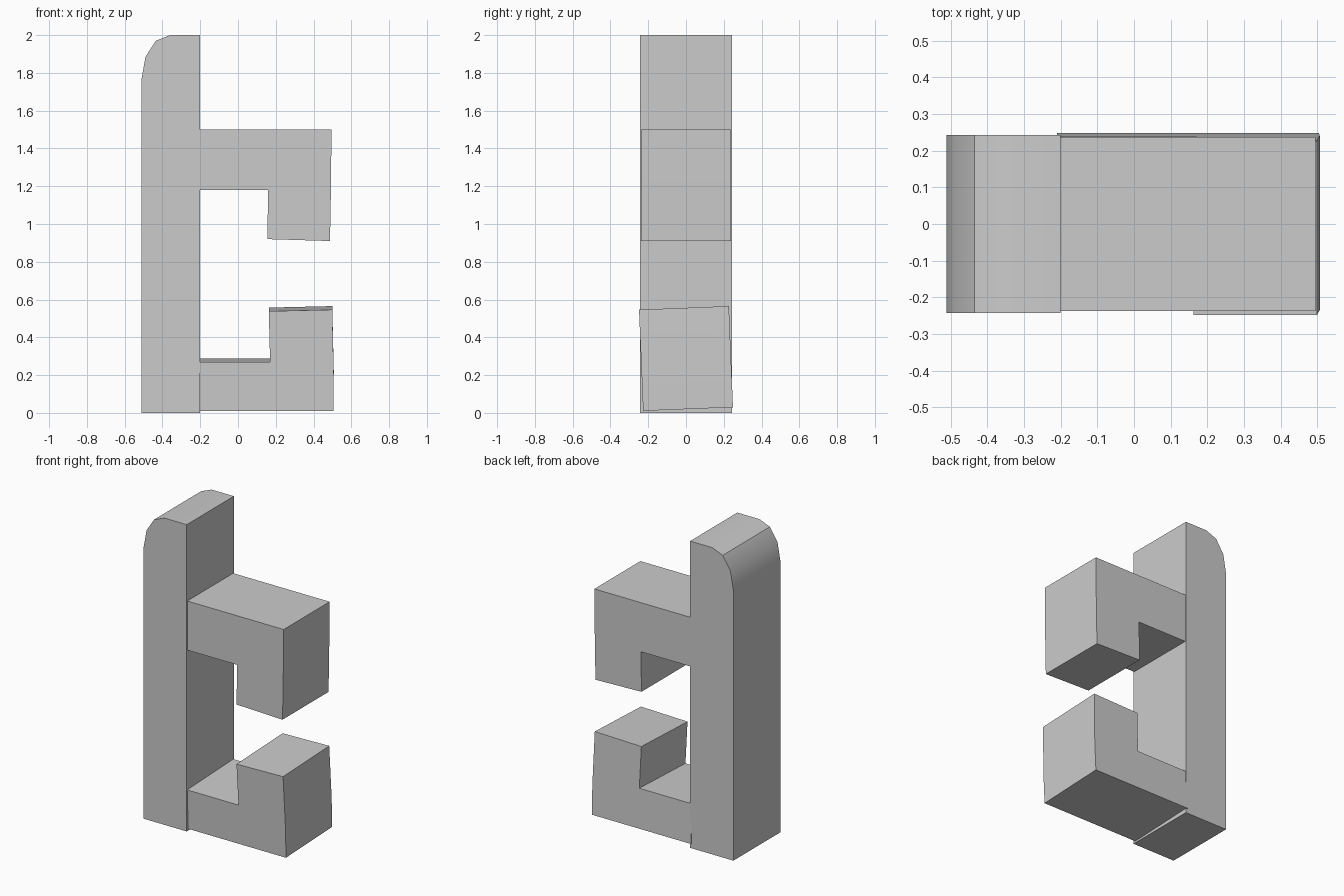
import bpy
import bmesh
import math

if "Cube" in bpy.data.objects:
    bpy.data.objects.remove(bpy.data.objects["Cube"], do_unlink=True)

# One plain grey for the whole model
GREY = (0.6, 0.6, 0.6, 1)
grey = bpy.data.materials.new("plain grey")
grey.use_nodes = True
grey.diffuse_color = GREY
grey.node_tree.nodes["Principled BSDF"].inputs["Base Color"].default_value = GREY


def prism(name, profile, half_depth, tilt=0):
    """Extrude an (x, z) profile evenly along y, then tilt it about x."""
    bm = bmesh.new()
    front = bm.faces.new([bm.verts.new((x, -half_depth, z)) for x, z in profile])
    result = bmesh.ops.extrude_face_region(bm, geom=[front], use_keep_orig=True)
    moved = [v for v in result["geom"] if isinstance(v, bmesh.types.BMVert)]
    bmesh.ops.translate(bm, verts=moved, vec=(0, 2 * half_depth, 0))
    bmesh.ops.recalc_face_normals(bm, faces=bm.faces)
    mesh = bpy.data.meshes.new(name)
    bm.to_mesh(mesh)
    bm.free()
    mesh.materials.append(grey)
    obj = bpy.data.objects.new(name, mesh)
    bpy.context.collection.objects.link(obj)
    # Tilt about the middle of the profile's height
    mid = (min(z for _, z in profile) + max(z for _, z in profile)) / 2
    for v in mesh.vertices:
        v.co.z -= mid
    obj.location.z = mid
    obj.rotation_euler.x = tilt
    bpy.ops.object.select_all(action="DESELECT")
    obj.select_set(True)
    bpy.context.view_layer.objects.active = obj
    bpy.ops.object.shade_smooth_by_angle(angle=math.radians(30))
    return obj


# Tall post with one rounded top corner
prism("upright_post", [(-0.512, 0), (-0.2, 0), (-0.2, 2), (-0.36, 2),
                       (-0.435, 1.97), (-0.49, 1.885), (-0.512, 1.76)], 0.243)

# Arm with its end turned down
prism("upper_hook", [(-0.21, 1.18), (0.16, 1.18), (0.155, 0.92), (0.487, 0.91),
                     (0.492, 1.18), (0.495, 1.5), (-0.21, 1.5)], 0.237)

# Arm with its end turned up, leaning slightly
prism("lower_hook", [(-0.21, 0.02), (0.505, 0.02), (0.507, 0.215), (0.499, 0.556),
                     (0.163, 0.548), (0.17, 0.278), (-0.21, 0.278)],
      0.238, math.radians(2.3))
